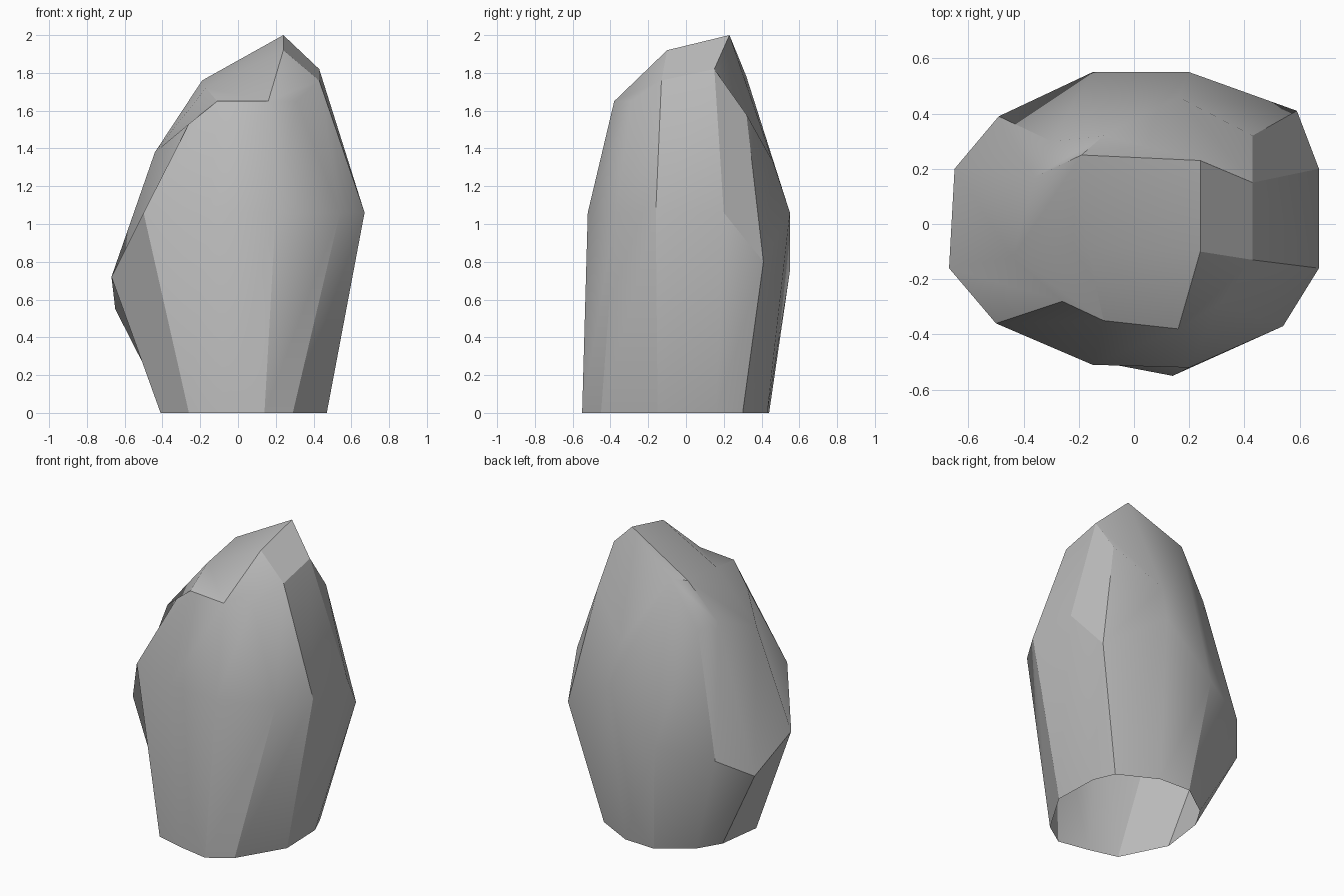
import bpy
import bmesh
import math

# Remove the default cube only
default_cube = bpy.data.objects.get("Cube")
if default_cube:
    bpy.data.objects.remove(default_cube, do_unlink=True)


def make_material(name, colour):
    material = bpy.data.materials.new(name)
    material.use_nodes = True
    material.diffuse_color = colour
    material.node_tree.nodes["Principled BSDF"].inputs["Base Color"].default_value = colour
    return material


def add_ring(bm, points):
    return [bm.verts.new(point) for point in points]


def bridge_rings(bm, lower, upper):
    count = len(lower)
    for i in range(count):
        j = (i + 1) % count
        bm.faces.new((lower[i], lower[j], upper[j], upper[i]))


# Outlines run anticlockwise from the front -x corner
ground_outline = [
    (-.26, -.46), (-.07, -.51), (.14, -.55), (.29, -.45),
    (.47, -.15), (.46, .16), (.4, .3), (.15, .43),
    (-.07, .44), (-.28, .29), (-.37, .14), (-.41, -.16),
]
widest_outline = [
    (-.5, -.36, 1.06), (-.15, -.51, 1.06), (.2, -.52, 1.06), (.54, -.37, 1.06),
    (.67, -.16, 1.06), (.67, .2, 1.06), (.59, .41, .8), (.2, .55, 1.06),
    (-.15, .55, .75), (-.49, .39, .68), (-.65, .2, .55), (-.67, -.16, .72),
]
shoulder_outline = [
    (-.26, -.28, 1.53), (-.11, -.35, 1.65), (.16, -.38, 1.65), (.31, -.29, 1.65),
    (.43, -.13, 1.76), (.43, .15, 1.82), (.43, .32, 1.58), (.16, .46, 1.33),
    (-.11, .32, 1.78), (-.3, .3, 1.47), (-.36, .17, 1.49), (-.44, -.12, 1.38),
]
# Four crown points fill the middle of the cap
crown_points = [(-.17, -.08, 1.72), (.24, -.1, 1.92), (.24, .23, 2), (-.19, .25, 1.76)]

# Faceted walls, open underneath
bm = bmesh.new()
ground = add_ring(bm, [(x, y, 0) for x, y in ground_outline])
widest = add_ring(bm, widest_outline)
shoulder = add_ring(bm, shoulder_outline)
crown = add_ring(bm, crown_points)
bridge_rings(bm, ground, widest)
bridge_rings(bm, widest, shoulder)

# Cap: each side has a corner quad and an edge quad around the crown
for side in range(4):
    corner = side * 3
    here, following = crown[side], crown[(side + 1) % 4]
    before, at, after, beyond = [shoulder[(corner + k) % 12] for k in (-1, 0, 1, 2)]
    bm.faces.new((before, at, after, here))
    bm.faces.new((here, after, beyond, following))
bm.faces.new(crown)
bmesh.ops.recalc_face_normals(bm, faces=bm.faces)

mesh = bpy.data.meshes.new("boulder")
bm.to_mesh(mesh)
bm.free()
mesh.materials.append(make_material("stone_grey", (0.5, 0.5, 0.5, 1)))
boulder = bpy.data.objects.new("boulder", mesh)
bpy.context.collection.objects.link(boulder)

# Soft facets with crisp ridges
bpy.ops.object.select_all(action="DESELECT")
boulder.select_set(True)
bpy.context.view_layer.objects.active = boulder
bpy.ops.object.shade_smooth_by_angle(angle=math.radians(30))
